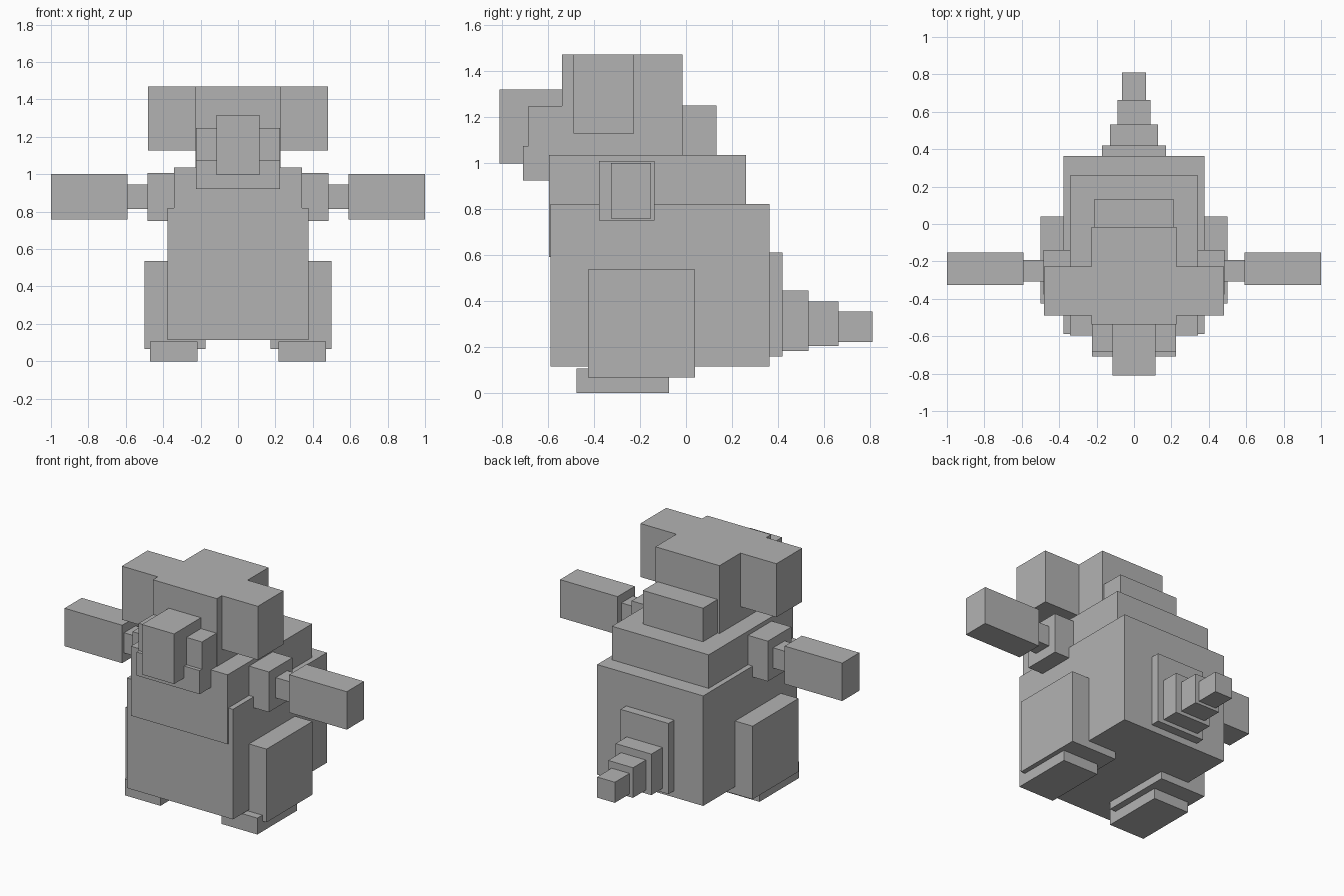
import bpy
import bmesh

cube = bpy.data.objects.get("Cube")
if cube:
    bpy.data.objects.remove(cube, do_unlink=True)

GREY = (0.45, 0.45, 0.45, 1.0)
grey = bpy.data.materials.new("plain grey")
grey.use_nodes = True
grey.diffuse_color = GREY
grey.node_tree.nodes["Principled BSDF"].inputs["Base Color"].default_value = GREY


def box(name, x, y, z):
    """Box spanning the given (min, max) range on each axis."""
    bm = bmesh.new()
    bmesh.ops.create_cube(bm, size=1.0)
    for v in bm.verts:
        for i, (lo, hi) in enumerate((x, y, z)):
            v.co[i] = lo if v.co[i] < 0 else hi
    mesh = bpy.data.meshes.new(name)
    bm.to_mesh(mesh)
    bm.free()
    mesh.materials.append(grey)
    obj = bpy.data.objects.new(name, mesh)
    bpy.context.collection.objects.link(obj)


def centre(name, half_width, y, z):
    box(name, (-half_width, half_width), y, z)


def pair(name, x, y, z):
    box("left_" + name, x, y, z)
    box("right_" + name, (-x[1], -x[0]), y, z)


# Torso
centre("body", 0.376, (-0.588, 0.363), (0.115, 0.82))
centre("chest", 0.343, (-0.595, 0.26), (0.59, 1.035))

# Head, face and neck
centre("head", 0.227, (-0.538, -0.015), (1.03, 1.47))
centre("back_of_head", 0.213, (-0.02, 0.132), (1.03, 1.25))
centre("snout", 0.114, (-0.81, -0.53), (0.997, 1.318))
centre("jaw", 0.224, (-0.708, -0.53), (0.922, 1.073))
pair("cheek", (0.11, 0.224), (-0.685, -0.53), (1.07, 1.248))
pair("ear", (0.227, 0.482), (-0.488, -0.227), (1.127, 1.47))

# Arms
pair("shoulder", (0.33, 0.483), (-0.378, -0.138), (0.75, 1.008))
pair("wrist", (0.48, 0.60), (-0.308, -0.192), (0.815, 0.945))
pair("hand", (0.592, 1.0), (-0.327, -0.153), (0.757, 1.0))

# Legs and feet
pair("leg", (0.175, 0.5), (-0.425, 0.04), (0.067, 0.536))
pair("foot", (0.217, 0.47), (-0.475, -0.073), (0.0, 0.105))

# Stepped tail: half width, start, end, bottom, top
tail = [
    (0.17, 0.35, 0.42, 0.157, 0.61),
    (0.127, 0.41, 0.532, 0.182, 0.445),
    (0.088, 0.525, 0.662, 0.204, 0.397),
    (0.063, 0.655, 0.81, 0.222, 0.354),
]
for n, (w, y0, y1, z0, z1) in enumerate(tail, 1):
    centre(f"tail_segment_{n}", w, (y0, y1), (z0, z1))
